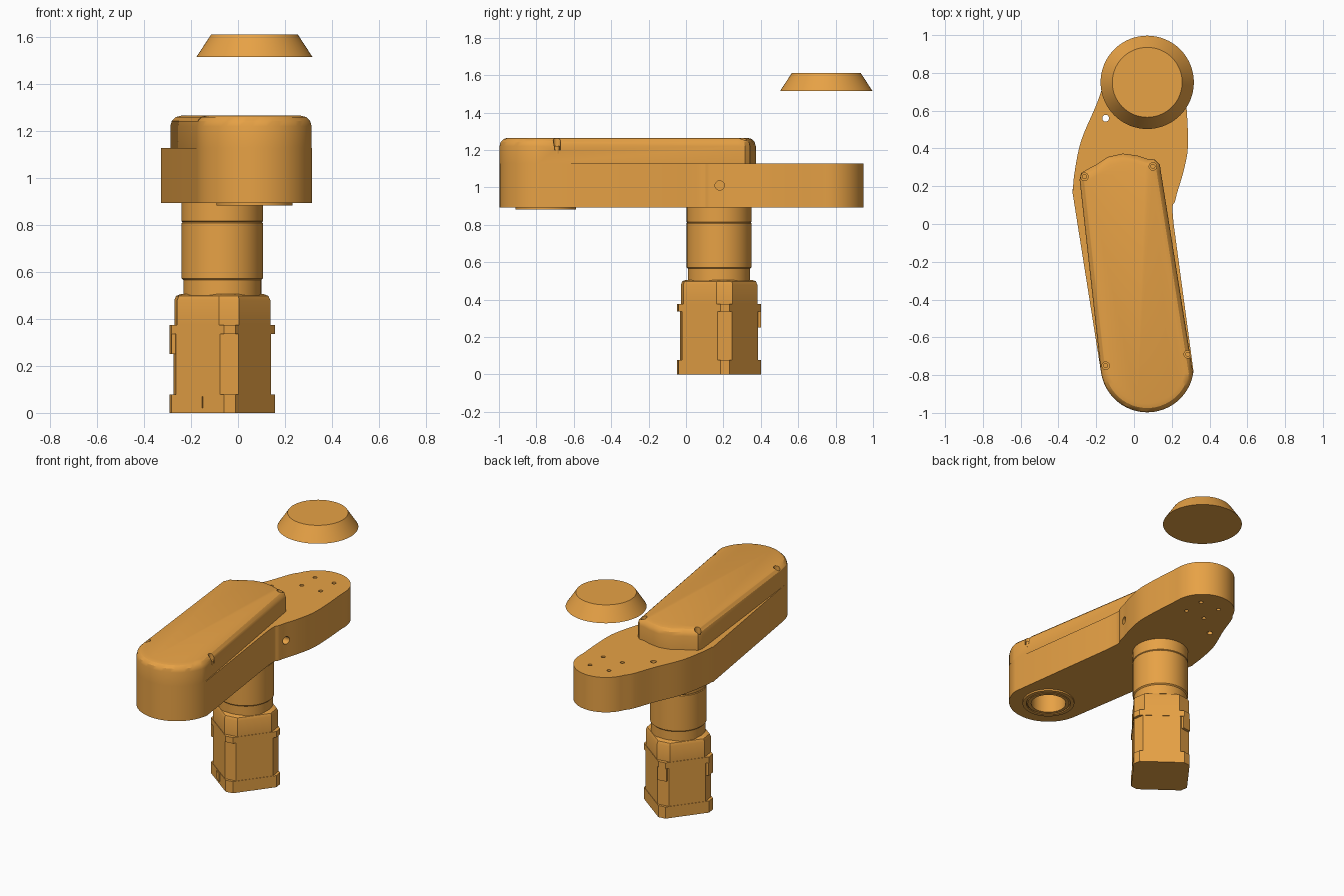
import bpy, bmesh
from math import cos, sin, pi, radians
from mathutils import Matrix

if "Cube" in bpy.data.objects:
    bpy.data.objects.remove(bpy.data.objects["Cube"])

orange = bpy.data.materials.new("orange")
orange.diffuse_color = (0.8, 0.36, 0.06, 1)
orange.use_nodes = True
orange.node_tree.nodes["Principled BSDF"].inputs["Base Color"].default_value = orange.diffuse_color

HUB = (0.07, -0.75)      # output bearing axis
REAR = (0.07, 0.75)      # rear pivot axis
MOTOR = (-0.067, 0.177)  # motor axis
TURN = radians(53.3)     # motor is turned so its diagonal follows the arm


def finish(obj, angle=30):
    bpy.ops.object.select_all(action='DESELECT')
    obj.select_set(True)
    bpy.context.view_layer.objects.active = obj
    bpy.ops.object.shade_smooth_by_angle(angle=radians(angle))


def make(name, bm):
    bmesh.ops.recalc_face_normals(bm, faces=bm.faces[:])
    me = bpy.data.meshes.new(name)
    bm.to_mesh(me)
    bm.free()
    obj = bpy.data.objects.new(name, me)
    bpy.context.collection.objects.link(obj)
    me.materials.append(orange)
    return obj


def prism(name, pts, z0, z1, bevel=0, segs=1):
    """Extrude an outline, optionally bevelling its top rim."""
    bm = bmesh.new()
    base = bm.faces.new([bm.verts.new((x, y, z0)) for x, y in pts])
    ext = bmesh.ops.extrude_face_region(bm, geom=[base], use_keep_orig=True)
    top = [v for v in ext['geom'] if isinstance(v, bmesh.types.BMVert)]
    bmesh.ops.translate(bm, verts=top, vec=(0, 0, z1 - z0))
    bmesh.ops.recalc_face_normals(bm, faces=bm.faces[:])
    if bevel:
        rim = [e for e in bm.edges if all(v.co.z > z1 - 1e-5 for v in e.verts)]
        bmesh.ops.bevel(bm, geom=rim, offset=bevel, segments=segs,
                        profile=0.5, affect='EDGES', clamp_overlap=False)
    return make(name, bm)


def lathe(name, centre, profile, steps=64):
    """Spin a closed (radius, z) profile round a vertical axis."""
    bm = bmesh.new()
    rings = []
    for r, z in profile:
        rings.append([bm.verts.new((centre[0] + r * cos(2 * pi * i / steps),
                                    centre[1] + r * sin(2 * pi * i / steps), z))
                      for i in range(steps)] if r > 0 else
                     [bm.verts.new((*centre, z))] * steps)
    for a, b in zip(rings, rings[1:]):
        for i in range(steps):
            j = (i + 1) % steps
            quad = list(dict.fromkeys((a[i], a[j], b[j], b[i])))
            bm.faces.new(quad)
    return make(name, bm)


def arc(c, r, a0, a1, n=24):
    return [(c[0] + r * cos(radians(a0 + (a1 - a0) * i / n)),
             c[1] + r * sin(radians(a0 + (a1 - a0) * i / n))) for i in range(n + 1)]


def curve(pts, n=5):
    """Catmull-Rom through the points, skipping the two end controls."""
    out = []
    for p0, p1, p2, p3 in zip(pts, pts[1:], pts[2:], pts[3:]):
        for i in range(n):
            t = i / n
            out.append(tuple(0.5 * (2 * b + (c - a) * t + (2 * a - 5 * b + 4 * c - d) * t * t
                                    + (3 * b - a - 3 * c + d) * t ** 3)
                             for a, b, c, d in zip(p0, p1, p2, p3)))
    return out


def cylinder(name, pos, r, depth, rot=Matrix()):
    bm = bmesh.new()
    bmesh.ops.create_cone(bm, cap_ends=True, segments=24, radius1=r, radius2=r,
                          depth=depth, matrix=Matrix.Translation(pos) @ rot)
    return make(name, bm)


def cut(obj, cutter):
    mod = obj.modifiers.new("cut", 'BOOLEAN')
    mod.operation, mod.object, mod.solver = 'DIFFERENCE', cutter, 'EXACT'
    bpy.ops.object.select_all(action='DESELECT')
    bpy.context.view_layer.objects.active = obj
    obj.select_set(True)
    bpy.ops.object.modifier_apply(modifier="cut")
    bpy.data.objects.remove(cutter)


def chamfered_square(s, c):
    h, out = s / 2, []
    for k in range(4):
        a = TURN + k * pi / 2
        for x, y in ((h, -h + c), (h, h - c)):
            out.append((MOTOR[0] + x * cos(a) - y * sin(a), MOTOR[1] + x * sin(a) + y * cos(a)))
    return out


def motor_box(name, angle, dist, z, size):
    bm = bmesh.new()
    bmesh.ops.create_cube(bm, size=1, matrix=Matrix.Translation((*MOTOR, z))
                          @ Matrix.Rotation(angle, 4, 'Z') @ Matrix.Translation((dist, 0, 0))
                          @ Matrix.Diagonal((*size, 1)))
    return make(name, bm)


# Arm body: round front, bulge round the motor, narrower round rear
front = arc(HUB, 0.247, 189, 353)
right = curve([(0.315, -0.75), (0.21, 0.0), (0.22, 0.13), (0.26, 0.27),
               (0.285, 0.4), (0.282, 0.56), (0.27, 0.72), (0.268, 0.79)])
rear = arc(REAR, 0.2, 0, 158)
left = curve([(-0.06, 0.92), (-0.14, 0.79), (-0.2, 0.63), (-0.28, 0.44),
              (-0.315, 0.27), (-0.322, 0.18), (-0.315, 0.1), (-0.174, -0.75)])
arm = prism("arm_body", front + right + rear + left, 0.893, 1.128)
holes = [(-0.15, 0.56, 0.018)]
holes += [(REAR[0] + 0.1 * cos(a), REAR[1] + 0.1 * sin(a), 0.013)
          for a in (pi / 4 + k * pi / 2 for k in range(4))]
for x, y, r in holes:
    cut(arm, cylinder("hole", (x, y, 1.0), r, 0.6))
cut(arm, cylinder("side_hole", (0.24, 0.18, 1.01), 0.025, 0.12, Matrix.Rotation(pi / 2, 4, 'Y')))
cut(arm, cylinder("bearing_bore", (*HUB, 0.95), 0.162, 0.26))
finish(arm)

# Top cover with rounded rim and four screw wells
cover_pts = arc(HUB, 0.247, 187, 350) + [
    (0.142, 0.28), (0.137, 0.315), (0.11, 0.342), (0.07, 0.345), (0.02, 0.362),
    (-0.06, 0.373), (-0.14, 0.355), (-0.2, 0.315), (-0.25, 0.288), (-0.28, 0.27), (-0.288, 0.235)]
cover = prism("top_cover", cover_pts, 1.128, 1.265, 0.045, 3)
screws = [(-0.15, -0.75), (0.285, -0.69), (0.1, 0.305), (-0.262, 0.25)]
for x, y in screws:
    cut(cover, cylinder("screw_well", (x, y, 1.27), 0.02, 0.14))
finish(cover)
for x, y in screws:
    finish(cylinder("cover_screw", (x, y, 1.2), 0.013, 0.04))

# Output bearing: outer and inner rings under the front end
finish(lathe("bearing_outer_ring", HUB, [(0.162, 0.882), (0.162, 1.07), (0.138, 1.07),
                                         (0.138, 0.882), (0.162, 0.882)]))
finish(lathe("bearing_inner_ring", HUB, [(0.138, 0.89), (0.138, 1.07), (0.108, 1.07),
                                         (0.108, 0.882), (0.13, 0.882), (0.138, 0.89)]))

# Stepper motor: end caps, recessed stator, gearbox flange
prism("motor_bottom_cap", chamfered_square(0.35, 0.035), 0, 0.078)
prism("motor_stator", chamfered_square(0.345, 0.055), 0.078, 0.335)
prism("motor_top_cap", chamfered_square(0.35, 0.035), 0.335, 0.375)
flange = prism("gearbox_flange", chamfered_square(0.345, 0.062), 0.375, 0.505, 0.025, 2)
finish(flange)
for k in (1, 2):
    motor_box("motor_corner_lug", TURN + pi / 4 + (k - 1) * pi / 2, 0.2, 0.293, (0.045, 0.06, 0.086))
motor_box("motor_connector", TURN + pi, 0.172, 0.045, (0.016, 0.055, 0.05))

# Planetary gearbox
finish(lathe("gearbox", MOTOR, [
    (0, 0.5), (0.166, 0.5), (0.166, 0.565), (0.173, 0.572), (0.173, 0.808), (0.169, 0.812),
    (0.173, 0.816), (0.173, 0.893), (0, 0.893)]))

# Loose tapered cap above the rear pivot
finish(lathe("rear_cap", REAR, [(0, 1.515), (0.247, 1.515), (0.185, 1.61), (0, 1.61)]))
